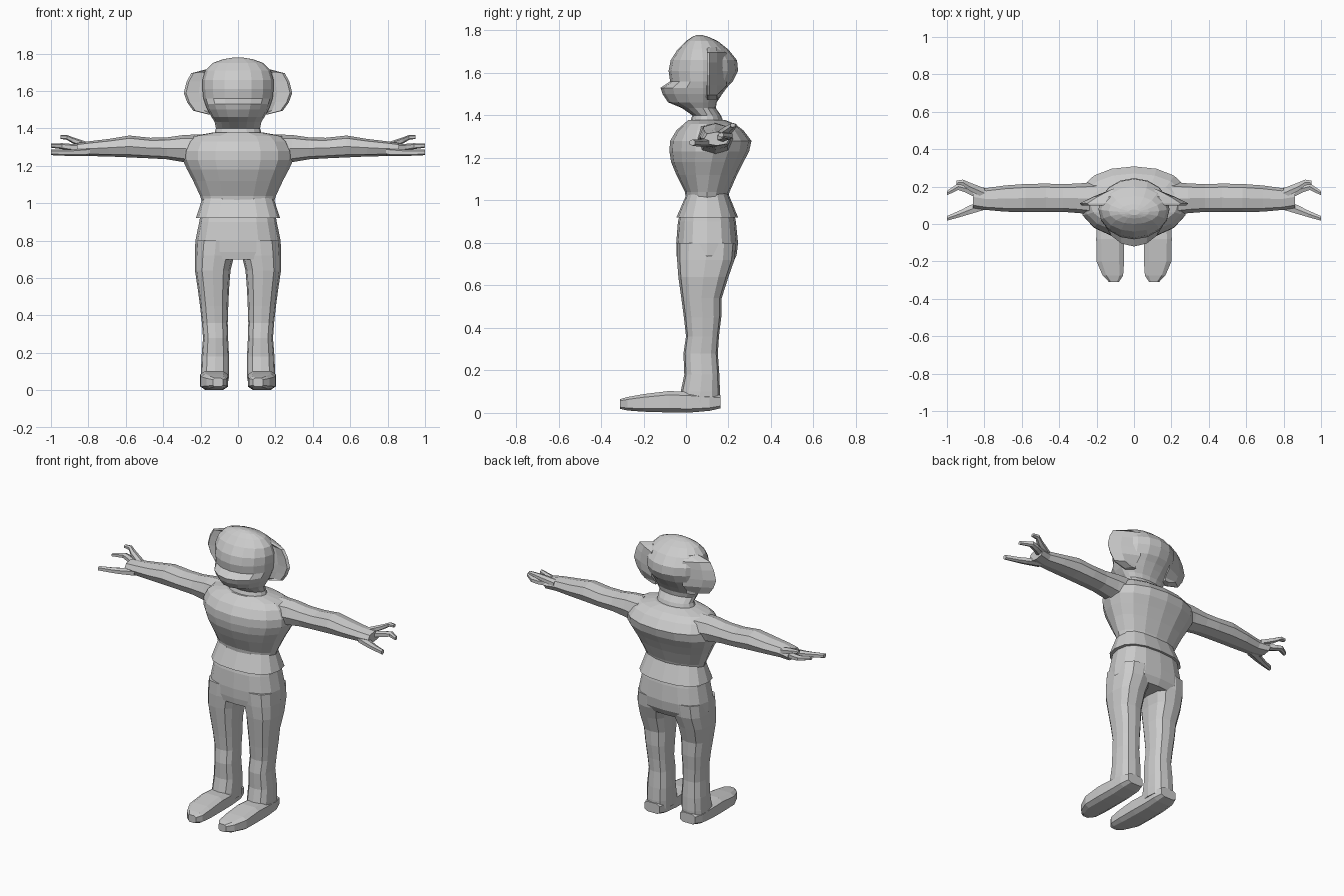
import bpy, bmesh, math


def ring(axis, pos, a0, a1, b0, b1, n=8, p=2.0, mid=None, turn=0.0):
    """Super-ellipse section at pos on an axis; mid is the b level of the widest point."""
    ca, ra = (a0 + a1) / 2, (a1 - a0) / 2
    mid = (b0 + b1) / 2 if mid is None else mid
    pts = []
    for i in range(n):
        t = 2 * math.pi * (i + turn) / n
        s, c = math.sin(t), math.cos(t)
        a = ca + ra * math.copysign(abs(s) ** (2 / p), s)
        b = mid + (b1 - mid if c > 0 else mid - b0) * math.copysign(abs(c) ** (2 / p), c)
        pts.append({'x': (pos, a, b), 'y': (a, pos, b), 'z': (a, b, pos)}[axis])
    return pts


def loft(name, rings, mirror=False):
    bm = bmesh.new()
    loops = [[bm.verts.new(v) for v in r] for r in rings]
    n = len(loops[0])
    for lo, hi in zip(loops, loops[1:]):
        for i in range(n):
            j = (i + 1) % n
            bm.faces.new((lo[i], lo[j], hi[j], hi[i]))
    bm.faces.new(loops[0])
    bm.faces.new(loops[-1])
    bmesh.ops.recalc_face_normals(bm, faces=bm.faces)
    me = bpy.data.meshes.new(name)
    bm.to_mesh(me)
    bm.free()
    ob = bpy.data.objects.new(name, me)
    bpy.context.collection.objects.link(ob)
    if mirror:
        m = ob.modifiers.new("mirror", 'MIRROR')
        m.use_mirror_merge = False
    return ob


def body(name, rows, p=2.0, n=16):
    """Upright centred part from rows of z, half width, front y, back y, widest y."""
    loft(name, [ring('z', z, -w, w, f, b, n, p, m) for z, w, f, b, m in rows])


# Head and neck
body("head", [
    (1.36, .13, .015, .18, .10), (1.40, .118, .03, .165, .10),
    (1.435, .125, -.02, .14, .08), (1.462, .142, -.085, .145, .08),
    (1.50, .163, -.11, .17, .08), (1.53, .175, -.12, .192, .08),
    (1.56, .185, -.075, .22, .08), (1.61, .19, -.082, .245, .08),
    (1.66, .19, -.072, .24, .08), (1.71, .175, -.04, .20, .075),
    (1.75, .135, .0, .15, .07), (1.77, .08, .03, .105, .065),
    (1.778, .03, .048, .078, .063)])

# Ears: thin flared wedges growing from the back of the head
ear = []
for z, tip in ((1.72, .155), (1.695, .25), (1.65, .275), (1.59, .29), (1.54, .272), (1.495, .24), (1.475, .16)):
    ear.append([(.11, .19 if 1.5 < z < 1.7 else .15, z), (.11 + (tip - .11) * .62, .145, z),
                (tip, .11, z), (tip - .012, .098, z), (.11 + (tip - .11) * .55, .105, z), (.11, .08, z)])
loft("ear", ear, True)

# Shirt with flared hem
body("shirt", [
    (1.0, .19, .0, .195, .10), (1.04, .203, -.005, .205, .10),
    (1.12, .24, -.045, .24, .11), (1.18, .272, -.07, .27, .12),
    (1.23, .295, -.078, .297, .13), (1.28, .295, -.075, .308, .13),
    (1.33, .27, -.045, .27, .12), (1.36, .235, -.01, .23, .11),
    (1.378, .135, .01, .185, .10)], 2.15)
body("shirt_hem", [(1.035, .188, .005, .198, .10), (.92, .225, -.045, .245, .10)], 2.5)

# Trousers: seat, then mirrored legs
body("trouser_seat", [
    (.97, .195, -.02, .22, .10), (.90, .207, -.038, .235, .10),
    (.80, .228, -.046, .245, .10), (.74, .23, -.044, .238, .10),
    (.70, .205, -.038, .215, .10)], 2.6)
loft("trouser_leg", [ring('z', z, a, b, f, k, 12, 2.7) for z, a, b, f, k in (
    (.80, .01, .225, -.042, .235), (.72, .02, .23, -.042, .228),
    (.64, .04, .23, -.036, .20), (.54, .048, .215, -.022, .168),
    (.45, .052, .203, -.01, .166), (.36, .055, .193, .0, .155),
    (.28, .053, .187, -.012, .15), (.18, .048, .195, -.008, .157),
    (.10, .048, .198, -.025, .16), (.05, .05, .198, -.03, .158))], True)

# Shoes
loft("shoe", [ring('y', y, a, b, f, k, 8, 4, turn=.5) for y, a, b, f, k in (
    (-.31, .08, .135, .018, .066), (-.275, .056, .17, .01, .076),
    (-.20, .05, .203, .004, .09), (-.08, .05, .205, .0, .105),
    (.02, .052, .203, .0, .10), (.11, .055, .198, .008, .09),
    (.162, .07, .18, .02, .085))], True)

# Arms
loft("arm", [ring('x', *r, 8, 2.4) for r in (
    (.20, .045, .225, 1.20, 1.368), (.29, .058, .217, 1.22, 1.365),
    (.38, .065, .213, 1.235, 1.352), (.47, .065, .216, 1.24, 1.35),
    (.58, .063, .214, 1.245, 1.362), (.69, .066, .206, 1.25, 1.344),
    (.79, .075, .192, 1.252, 1.332), (.86, .085, .205, 1.258, 1.322))], True)

# Three spread fingers: path points x, y, z with half sizes in y and z
fingers = {
    "back_finger": ((.80, .165, 1.305, .03, .02), (.88, .20, 1.335, .025, .017),
                    (.915, .222, 1.352, .017, .013), (.95, .22, 1.354, .013, .01)),
    "middle_finger": ((.80, .145, 1.29, .03, .022), (.90, .19, 1.30, .024, .018),
                      (.94, .20, 1.305, .02, .016), (1.0, .165, 1.308, .013, .011)),
    "front_finger": ((.79, .11, 1.275, .035, .022), (.88, .075, 1.27, .026, .018),
                     (.93, .055, 1.27, .02, .016), (1.0, .03, 1.272, .014, .015)),
}
for name, path in fingers.items():
    loft(name, [ring('x', x, y - u, y + u, z - v, z + v, 6, 2.5) for x, y, z, u, v in path], True)
